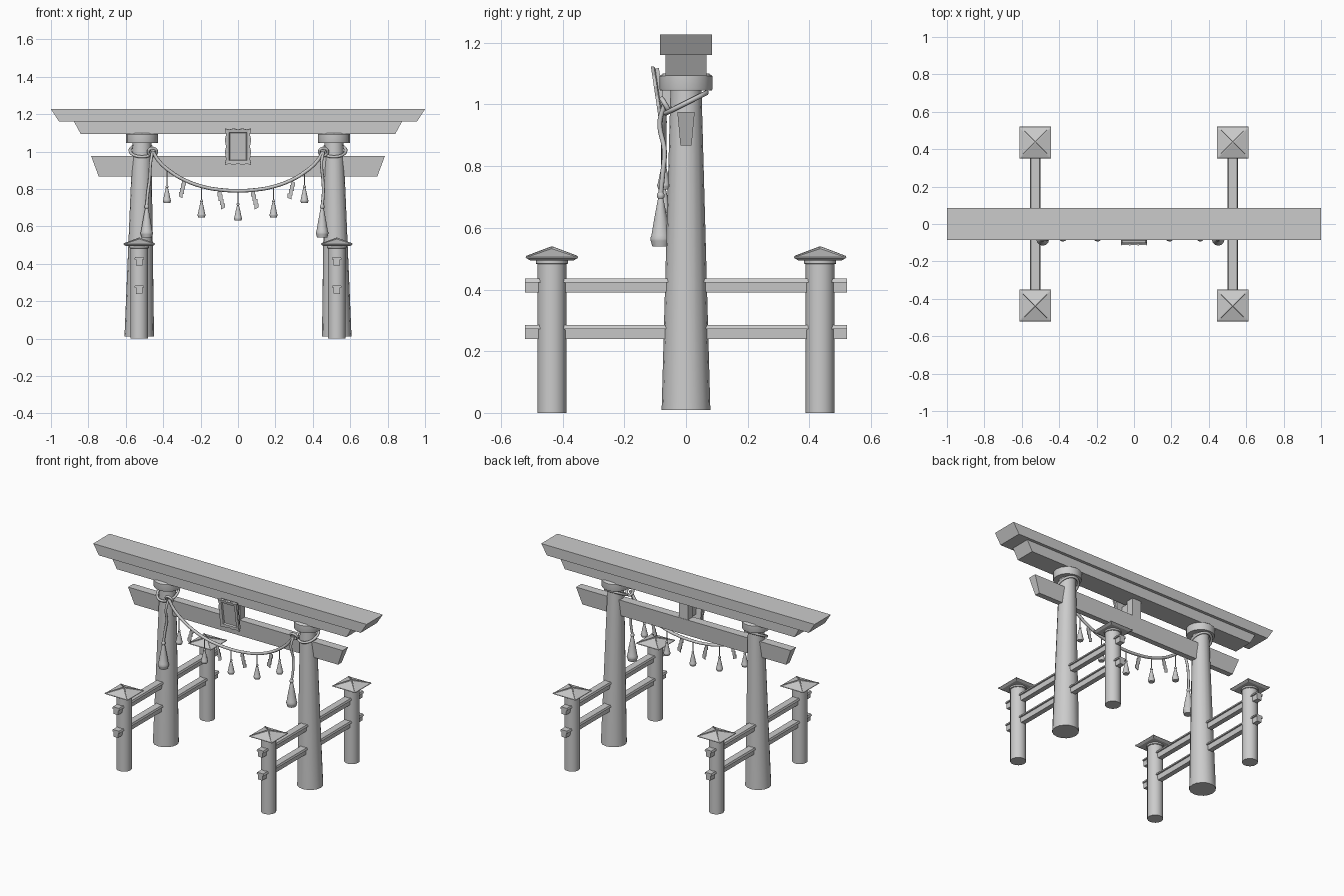
import bpy, bmesh, math
from mathutils import Vector

if "Cube" in bpy.data.objects:
    bpy.data.objects.remove(bpy.data.objects["Cube"])

def finish(name, bm, smooth=False):
    bmesh.ops.recalc_face_normals(bm, faces=bm.faces)
    me = bpy.data.meshes.new(name)
    bm.to_mesh(me)
    bm.free()
    ob = bpy.data.objects.new(name, me)
    bpy.context.collection.objects.link(ob)
    if smooth:
        bpy.ops.object.select_all(action='DESELECT')
        ob.select_set(True)
        bpy.context.view_layer.objects.active = ob
        bpy.ops.object.shade_smooth_by_angle(angle=math.radians(40))
    return ob

def loft(name, rings, smooth=False):
    """Skin a list of equal-length point rings and cap both ends."""
    bm = bmesh.new()
    vs = [[bm.verts.new(p) for p in r] for r in rings]
    n = len(rings[0])
    for a, b in zip(vs, vs[1:]):
        for i in range(n):
            j = (i + 1) % n
            bm.faces.new((a[i], a[j], b[j], b[i]))
    bm.faces.new(vs[0])
    bm.faces.new(vs[-1])
    return finish(name, bm, smooth)

def round_part(name, profile, n=16):
    """profile: (x, y, z, radius) stations from bottom to top."""
    rings = [[(x + r * math.cos(2 * math.pi * i / n), y + r * math.sin(2 * math.pi * i / n), z)
              for i in range(n)] for x, y, z, r in profile]
    return loft(name, rings, True)

def rect(x, y, z, hx, hy):
    return [(x - hx, y - hy, z), (x + hx, y - hy, z), (x + hx, y + hy, z), (x - hx, y + hy, z)]

def beam(name, z0, z1, x0, x1, y0, y1):
    return loft(name, [rect(0, 0, z0, x0, y0), rect(0, 0, z1, x1, y1)])

def rope(name, pts, r, cyclic=False):
    cu = bpy.data.curves.new(name, 'CURVE')
    cu.dimensions = '3D'
    cu.bevel_depth = r
    cu.bevel_resolution = 2
    cu.use_fill_caps = True
    sp = cu.splines.new('BEZIER')
    sp.bezier_points.add(len(pts) - 1)
    for bp, p in zip(sp.bezier_points, pts):
        bp.co = p
        bp.handle_left_type = bp.handle_right_type = 'AUTO'
    sp.use_cyclic_u = cyclic
    sp.resolution_u = 6
    ob = bpy.data.objects.new(name, cu)
    bpy.context.collection.objects.link(ob)
    bpy.ops.object.select_all(action='DESELECT')
    ob.select_set(True)
    bpy.context.view_layer.objects.active = ob
    bpy.ops.object.convert(target='MESH')
    return ob

# Horizontal beams and centre strut
beam("top_beam", 1.16, 1.227, 0.957, 1.0, 0.085, 0.085)
beam("under_beam", 1.093, 1.16, 0.84, 0.877, 0.066, 0.066)
beam("tie_beam", 0.867, 0.975, 0.745, 0.785, 0.018, 0.028)
beam("centre_strut", 0.97, 1.095, 0.032, 0.032, 0.026, 0.026)

# Tilted plaque: scalloped frame ring around a recessed panel
top, bot = Vector((0, -0.101, 1.125)), Vector((0, -0.072, 0.93))
up = (top - bot).normalized()
out = Vector((0, -up.z, up.y))
mid = (top + bot) / 2

def plaque_ring(hx, hz, depth, wave=0.0, n=12):
    corners = [(-hx, -hz), (hx, -hz), (hx, hz), (-hx, hz)]
    pts = []
    for k in range(4):
        a, b = Vector(corners[k]), Vector(corners[(k + 1) % 4])
        d = (b - a).normalized()
        for i in range(n):
            t = i / n
            p = a.lerp(b, t) - Vector((d.y, -d.x)) * wave * math.sin(3 * math.pi * t) ** 2
            pts.append(mid + Vector((p.x, 0, 0)) + up * p.y + out * depth)
    return pts

loft("plaque", [plaque_ring(0.062, 0.09, -0.012), plaque_ring(0.062, 0.09, 0.0),
                plaque_ring(0.07, 0.098, 0.003, 0.006), plaque_ring(0.07, 0.098, 0.013, 0.006),
                plaque_ring(0.048, 0.076, 0.011), plaque_ring(0.044, 0.072, 0.002)])
loft("plaque_bracket", [rect(0, -0.05, 0.975, 0.025, 0.03), rect(0, -0.055, 1.08, 0.025, 0.035)])

def tassel(name, x, y, z0, z1, r):
    h = z1 - z0
    prof = [(0, 0.8), (0.1, 0.95), (0.14, 1.0), (0.2, 0.88), (0.5, 0.62), (0.8, 0.32), (0.86, 0.25),
            (0.89, 0.36), (0.94, 0.36), (1, 0.15)]
    round_part(name, [(x, y, z0 + h * t, r * k) for t, k in prof], 12)

for s, side in ((-1, "left"), (1, "right")):
    # Leaning main pillar with its collar
    round_part(side + "_pillar", [(s * 0.528, 0, 0.01, 0.079), (s * 0.513, 0, 1.06, 0.05)], 16)
    round_part(side + "_pillar_collar", [(s * 0.513, 0, 1.045, 0.084), (s * 0.513, 0, 1.052, 0.086),
                                         (s * 0.513, 0, 1.092, 0.086), (s * 0.513, 0, 1.1, 0.075)], 16)
    # T-section rails running through pillar and posts
    for level, zt in (("lower", 0.285), ("upper", 0.436)):
        sec = [(-0.016, -0.046), (0.016, -0.046), (0.018, -0.013), (0.027, -0.013),
               (0.022, 0), (-0.022, 0), (-0.027, -0.013), (-0.018, -0.013)]
        loft(f"{side}_{level}_rail",
             [[(s * 0.528 + u, y, zt + v) for u, v in sec] for y in (-0.522, 0.522)])
    # Small posts with hipped roofs
    for t, end in ((-1, "front"), (1, "back")):
        n, x, y = f"{side}_{end}", s * 0.528, t * 0.435
        round_part(n + "_post", [(x, y, 0, 0.047), (x, y, 0.482, 0.047), (x, y, 0.484, 0.052),
                                 (x, y, 0.496, 0.052)], 16)
        loft(n + "_post_roof", [rect(x, y, 0.494, 0.07, 0.07), rect(x, y, 0.503, 0.085, 0.085),
                                rect(x, y, 0.506, 0.083, 0.083), rect(x, y, 0.533, 0.004, 0.004)])
        for k in range(4):
            d = Vector((math.cos(math.pi * (k + .5) / 2), math.sin(math.pi * (k + .5) / 2), 0))
            w = Vector((-d.y, d.x, 0)) * 0.004
            rings = []
            for dist, z in ((0.116, 0.502), (0.0, 0.533)):
                c = Vector((x, y, z)) + d * dist
                h = Vector((0, 0, 0.007))
                rings.append([c - w, c + w, c + w * 0.6 + h, c - w * 0.6 + h])
            loft(f"{n}_roof_ridge_{k}", rings)
    # Rope loop around the pillar, higher at the back
    rope(side + "_rope_loop", [(s * 0.513 + 0.064 * math.cos(a), 0.066 * math.sin(a),
                                1.005 + 0.033 * math.sin(a))
                               for a in [i * math.pi / 6 for i in range(12)]], 0.008, True)
    # Knot and hanging tail with a large tassel
    kx = s * 0.457
    rope(side + "_rope_knot", [(kx + 0.022 * math.cos(a), -0.066 - 0.012 * math.sin(a),
                                0.998 + 0.02 * math.sin(a))
                               for a in [i * math.pi / 4 for i in range(8)]], 0.008, True)
    tx = -0.488 if s < 0 else 0.45
    rope(side + "_rope_tail", [(kx, -0.07, 1.0), (kx - 0.01, -0.085, 0.94), ((kx + tx) / 2, -0.07, 0.85),
                               (tx + 0.006, -0.075, 0.78), (tx, -0.082, 0.71)], 0.008)
    tassel(side + "_large_tassel", tx, -0.082, 0.54, 0.72, 0.034)

# Sagging rope between the pillars
half = [(0.455, 0.998), (0.42, 0.945), (0.36, 0.892), (0.28, 0.845), (0.18, 0.81), (0.09, 0.795)]
path = [(-x, z) for x, z in half] + [(0, 0.79)] + [(x, z) for x, z in reversed(half)]
rope("hanging_rope", [(x, -0.072, z) for x, z in path], 0.0095)

def rope_z(x):
    for (x0, z0), (x1, z1) in zip(path, path[1:]):
        if x0 <= x <= x1:
            return z0 + (z1 - z0) * (x - x0) / (x1 - x0)

# Small tassels on strings
for i, (x, zb) in enumerate(((-0.38, 0.725), (-0.195, 0.648), (0, 0.63), (0.19, 0.648), (0.355, 0.725))):
    tassel(f"small_tassel_{i}", x, -0.072, zb, zb + 0.095, 0.022)
    round_part(f"tassel_string_{i}", [(x, -0.072, zb + 0.09, 0.003), (x, -0.072, rope_z(x), 0.003)], 6)

# Zigzag paper streamers
for i, (x, d) in enumerate(((-0.297, -1), (-0.09, 1), (0.09, 1), (0.285, -1))):
    zt = rope_z(x)
    left, right = [], []
    for k in range(4):
        cx = x + d * (k - 1.5) * 0.006
        z = zt - 0.008 - k * 0.023
        for dx, dz in ((0, 0), (0, -0.023)):
            left.append((cx - 0.0105 + dx, z + dz - d * 0.005))
            right.append((cx + 0.0105 + dx, z + dz + d * 0.005))
    outline = left + right[::-1]
    loft(f"paper_streamer_{i}", [[(u, y, v) for u, v in outline] for y in (-0.074, -0.070)])
